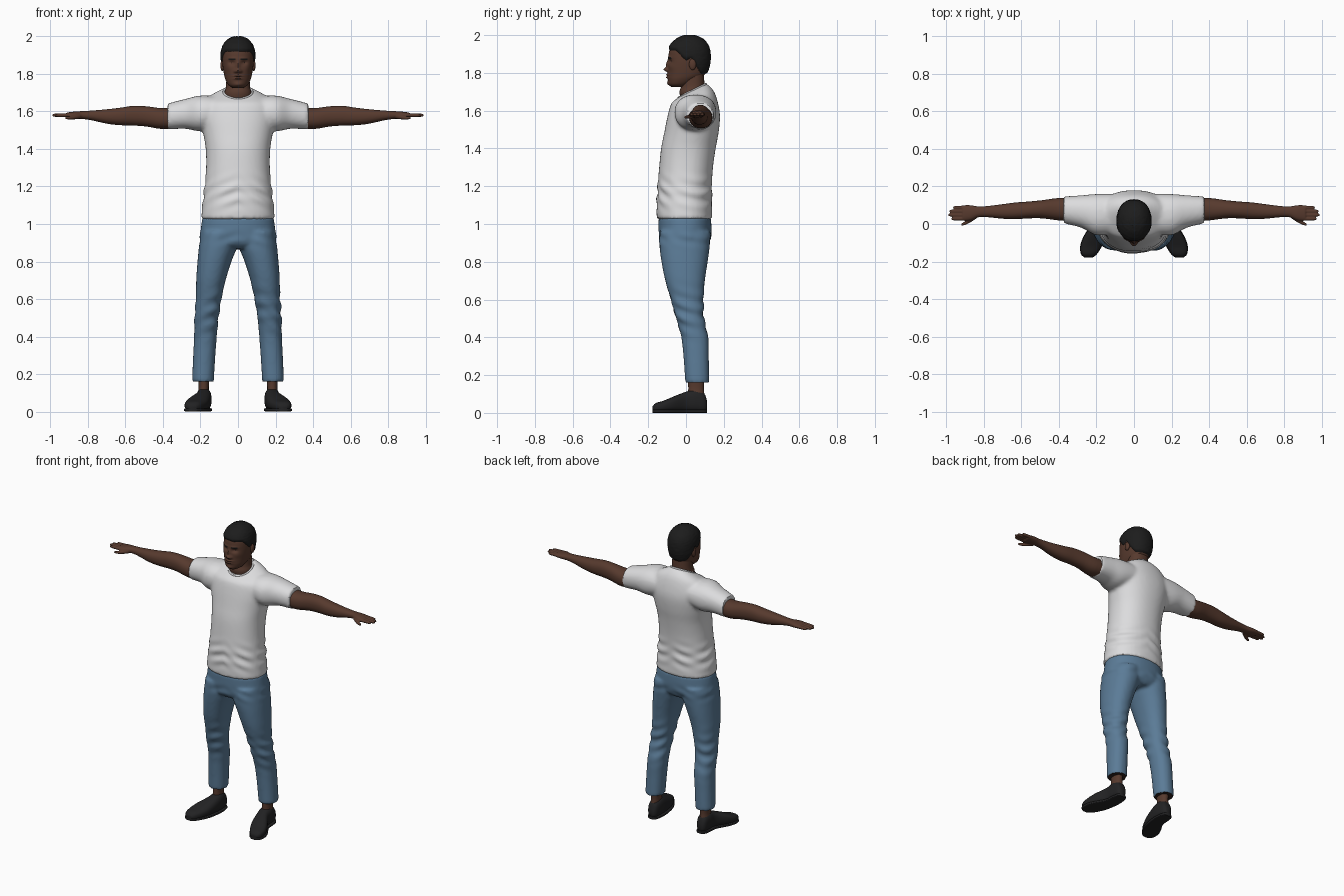
import bpy
import bmesh
import math
import random

random.seed(4)
default = bpy.data.objects.get("Cube")
if default:
    bpy.data.objects.remove(default, do_unlink=True)


def material(name, red, green, blue):
    mat = bpy.data.materials.new(name)
    mat.use_nodes = True
    colour = (red, green, blue, 1)
    mat.diffuse_color = colour
    mat.node_tree.nodes["Principled BSDF"].inputs["Base Color"].default_value = colour
    return mat


SKIN = material("brown skin", .095, .042, .027)
HAIR = material("black hair", .012, .012, .012)
CLOTH = material("white cotton", .72, .72, .73)
DENIM = material("blue denim", .105, .2, .31)
LEATHER = material("black leather", .016, .016, .017)
LINING = material("dark lining", .03, .015, .012)


def spline(rows, steps):
    """Catmull-Rom resampling of the section rows."""
    rows = [tuple(r) + (0,) * (6 - len(r)) for r in rows]
    result = []
    for i in range(len(rows) - 1):
        quad = (rows[max(i - 1, 0)], rows[i], rows[i + 1], rows[min(i + 2, len(rows) - 1)])
        for k in range(steps):
            t = k / steps
            result.append([b + (c - a) * t / 2 + (a - 2.5 * b + 2 * c - d / 2) * t * t
                           + (1.5 * (b - c) + (d - a) / 2) * t ** 3
                           for a, b, c, d in zip(*quad)])
    return result + [rows[-1]]


def loft(bm, rows, axis="z", sides=32, steps=4, side=1, power=2.2):
    """Skin rounded sections; a row is position, two pairs of bounds, tilt."""
    rings = []
    for p, a0, a1, b0, b1, tilt in spline(rows, steps):
        ring = []
        for i in range(sides):
            angle = math.tau * i / sides
            c, s = math.cos(angle), math.sin(angle)
            a = (a0 + a1) / 2 + (a1 - a0) / 2 * math.copysign(abs(c) ** (2 / power), c)
            b = (b0 + b1) / 2 + (b1 - b0) / 2 * math.copysign(abs(s) ** (2 / power), s)
            x, y, z = {"x": (p, a, b), "y": (a, p, b), "z": (a, b, p + tilt * b)}[axis]
            ring.append(bm.verts.new((side * x, y, z)))
        rings.append(ring)
    for low, high in zip(rings, rings[1:]):
        for i in range(sides):
            j = (i + 1) % sides
            bm.faces.new((low[i], low[j], high[j], high[i]))
    bm.faces.new(rings[0])
    bm.faces.new(rings[-1])


def centred(rows):
    return [(r[0], -r[1], r[1], *r[2:]) for r in rows]


def finish(name, bm, *mats, voxel=0, angle=50):
    """Make the object, optionally fusing its pieces into one skin."""
    bmesh.ops.recalc_face_normals(bm, faces=bm.faces)
    mesh = bpy.data.meshes.new(name)
    bm.to_mesh(mesh)
    bm.free()
    obj = bpy.data.objects.new(name, mesh)
    bpy.context.collection.objects.link(obj)
    if voxel:
        remesh = obj.modifiers.new("fuse", "REMESH")
        remesh.mode = "VOXEL"
        remesh.voxel_size = voxel
        relax = obj.modifiers.new("relax", "SMOOTH")
        relax.factor, relax.iterations = .5, 4
        graph = bpy.context.evaluated_depsgraph_get()
        obj.data = bpy.data.meshes.new_from_object(obj.evaluated_get(graph))
        obj.modifiers.clear()
        obj.data.name = name
    obj.data.materials.clear()
    for mat in mats:
        obj.data.materials.append(mat)
    bpy.ops.object.select_all(action="DESELECT")
    obj.select_set(True)
    bpy.context.view_layer.objects.active = obj
    bpy.ops.object.shade_smooth_by_angle(angle=math.radians(angle))
    return obj


def bell(value, centre, width):
    return math.exp(-((value - centre) / width) ** 2)


def add_folds(obj, height, spread, size):
    """Slanted cloth creases around one height."""
    for v in obj.data.vertices:
        x, y, z = v.co
        wave = math.sin(85 * z + 30 * abs(x) + 25 * y) * math.sin(17 * x + 13 * y + 1)
        v.co += v.normal * size * wave * bell(z, height, spread)


def ball(bm, centre, radii):
    made = bmesh.ops.create_uvsphere(bm, u_segments=20, v_segments=12, radius=1)["verts"]
    for v in made:
        v.co = [c + r * p for c, r, p in zip(centre, radii, v.co)]


# T-shirt: torso and both sleeves fused
bm = bmesh.new()
loft(bm, centred([
    (1.025, .197, -.155, .14), (1.1, .19, -.155, .138), (1.2, .178, -.15, .137),
    (1.3, .17, -.142, .143), (1.4, .172, -.132, .157), (1.48, .185, -.116, .172),
    (1.56, .2, -.1, .18), (1.62, .198, -.085, .174), (1.657, .17, -.075, .155, .2),
    (1.677, .125, -.06, .132, .35), (1.69, .076, -.042, .107, .5)]), sides=48)
sleeve = [(.1, -.05, .16, 1.52, 1.68), (.2, -.06, .16, 1.495, 1.685),
          (.28, -.02, .153, 1.508, 1.667), (.375, .003, .147, 1.504, 1.643)]
for side in (1, -1):
    loft(bm, sleeve, "x", side=side)
shirt = finish("shirt", bm, CLOTH, voxel=.011, angle=40)
add_folds(shirt, 1.16, .07, .006)

# Ribbed collar
curve = bpy.data.curves.new("collar", "CURVE")
curve.dimensions = "3D"
curve.bevel_depth = .006
curve.bevel_resolution = 2
loop = curve.splines.new("POLY")
loop.points.add(35)
loop.use_cyclic_u = True
for i, point in enumerate(loop.points):
    turn = math.tau * i / len(loop.points)
    y = .033 + .073 * math.sin(turn)
    point.co = (.076 * math.cos(turn), y, 1.688 + y / 2, 1)
curve.materials.append(CLOTH)
bpy.context.collection.objects.link(bpy.data.objects.new("collar", curve))

# Jeans: hips and both legs fused, lining seen at the cuffs
bm = bmesh.new()
loft(bm, centred([(.87, .12, -.11, .1), (.9, .2, -.138, .125), (.96, .2, -.145, .135),
                  (1.035, .19, -.145, .132)]), sides=48)
leg = [(.96, .01, .195, -.14, .13), (.88, .006, .208, -.14, .125), (.8, .035, .216, -.13, .115),
       (.7, .066, .223, -.11, .1), (.6, .088, .225, -.08, .093), (.5, .104, .232, -.052, .095),
       (.4, .113, .234, -.025, .118), (.28, .122, .24, -.012, .121), (.16, .129, .245, -.004, .123)]
for side in (1, -1):
    loft(bm, leg, side=side)
jeans = finish("jeans", bm, DENIM, LINING, voxel=.01, angle=40)
add_folds(jeans, .53, .1, .006)
add_folds(jeans, .92, .04, .003)
for face in jeans.data.polygons:
    if face.center.z < .17 and face.normal.z < -.8:
        face.material_index = 1

# Arms with palm, fingers and thumb
arm = [(.33, .015, .14, 1.51, 1.62), (.41, .02, .138, 1.507, 1.618), (.49, .03, .127, 1.52, 1.628),
       (.56, .03, .12, 1.525, 1.63), (.63, .026, .115, 1.527, 1.62), (.7, .028, .106, 1.535, 1.612),
       (.78, .036, .096, 1.553, 1.605), (.83, .036, .094, 1.56, 1.602),
       (.87, .02, .1, 1.562, 1.6), (.915, .016, .1, 1.566, 1.594)]
thumb = [(.84, .03, .06, 1.562, 1.588), (.87, .01, .036, 1.558, 1.58),
         (.9, -.005, .015, 1.557, 1.575), (.922, -.01, .002, 1.56, 1.572)]
finger_tips = (.965, .985, .99, .975)
for name, side in (("left_arm", 1), ("right_arm", -1)):
    bm = bmesh.new()
    loft(bm, arm, "x", side=side)
    loft(bm, thumb, "x", side=side)
    for i, tip in enumerate(finger_tips):
        y = .088 - .02 * i
        loft(bm, [(x, y - r, y + r, 1.58 - r, 1.58 + r)
                  for x, r in ((.89, .01), (.94, .0095), (tip - .008, .008), (tip, .004))],
             "x", sides=12, side=side)
    finish(name, bm, SKIN, voxel=.004)

# Shoes with soles, and ankles
shoe = [(.112, .165, .2, .02, .06), (.095, .15, .215, .004, .105), (.05, .142, .222, .004, .125),
        (0, .143, .228, .004, .112), (-.07, .155, .268, .004, .085), (-.12, .175, .284, .004, .064),
        (-.16, .2, .28, .004, .052), (-.178, .222, .262, .012, .034)]
ankle = [(.08, .152, .216, .01, .1), (.13, .156, .21, .012, .095), (.2, .15, .215, .01, .1)]
for name, side in (("left", 1), ("right", -1)):
    bm = bmesh.new()
    loft(bm, shoe, "y", side=side, power=2.6)
    loft(bm, [(y, x0 - .003, x1 + .003, 0, .018) for y, x0, x1, *_ in shoe],
         "y", side=side, power=5)
    finish(name + "_shoe", bm, LEATHER)
    bm = bmesh.new()
    loft(bm, ankle, side=side)
    finish(name + "_ankle", bm, SKIN)

# Neck
bm = bmesh.new()
loft(bm, centred([(1.6, .06, -.01, .09), (1.69, .073, -.034, .102),
                  (1.73, .064, -.026, .098), (1.8, .062, -.02, .095)]))
finish("neck", bm, SKIN)

# Head: skull sections, then facial relief
skull = centred([
    (1.725, .028, -.075, .0), (1.74, .05, -.09, .025), (1.765, .065, -.096, .065),
    (1.79, .073, -.097, .098), (1.83, .08, -.096, .115), (1.87, .084, -.094, .122),
    (1.915, .083, -.089, .12), (1.95, .073, -.073, .107), (1.978, .05, -.04, .078),
    (1.992, .02, -.005, .04)])
# Relief rows: sideways place, height, width, tallness, depth
relief = [(0, 1.845, .01, .022, .01), (0, 1.818, .014, .011, .02), (.014, 1.813, .008, .007, .009),
          (.032, 1.86, .017, .011, -.012), (.03, 1.882, .024, .007, .004),
          (0, 1.79, .024, .005, .01), (0, 1.776, .02, .005, .009), (0, 1.743, .022, .012, .008),
          (.052, 1.832, .018, .018, .004)]
bm = bmesh.new()
loft(bm, skull, sides=96, steps=10)
for v in bm.verts:
    if v.co.y < 0:
        v.co.y -= sum(depth * bell(abs(v.co.x), x, wide) * bell(v.co.z, z, tall)
                      for x, z, wide, tall, depth in relief)
head = finish("head", bm, SKIN, HAIR)
for face in head.data.polygons:
    x, y, z = face.center
    if y < 0 and .015 < abs(x) < .05 and abs(z - 1.88) < .004:
        face.material_index = 1

# Eyes and ears
for name, side in (("left", 1), ("right", -1)):
    bm = bmesh.new()
    ball(bm, (side * .032, -.069, 1.861), (.012, .008, .006))
    finish(name + "_eye", bm, HAIR)
    bm = bmesh.new()
    ball(bm, (side * .083, .035, 1.845), (.011, .019, .03))
    finish(name + "_ear", bm, SKIN)

# Short hair: a skull shell that sinks under the skin at the hairline
hairline = [(-.2, 1.925), (-.05, 1.918), (-.02, 1.885), (0, 1.865), (.03, 1.88),
            (.06, 1.825), (.08, 1.795), (.2, 1.79)]


def hair_edge(y):
    for (y0, z0), (y1, z1) in zip(hairline, hairline[1:]):
        if y <= y1:
            return z0 + (z1 - z0) * (y - y0) / (y1 - y0)
    return z1


bm = bmesh.new()
loft(bm, skull, sides=64, steps=8)
bmesh.ops.recalc_face_normals(bm, faces=bm.faces)
bm.normal_update()
depths = {v: max(-1, min(1, (v.co.z - hair_edge(v.co.y)) / .012)) for v in bm.verts}
for v, depth in depths.items():
    v.co += v.normal * (.009 * depth + random.uniform(-.001, .001))
bmesh.ops.delete(bm, geom=[v for v, depth in depths.items() if depth == -1], context="VERTS")
finish("hair", bm, HAIR)
